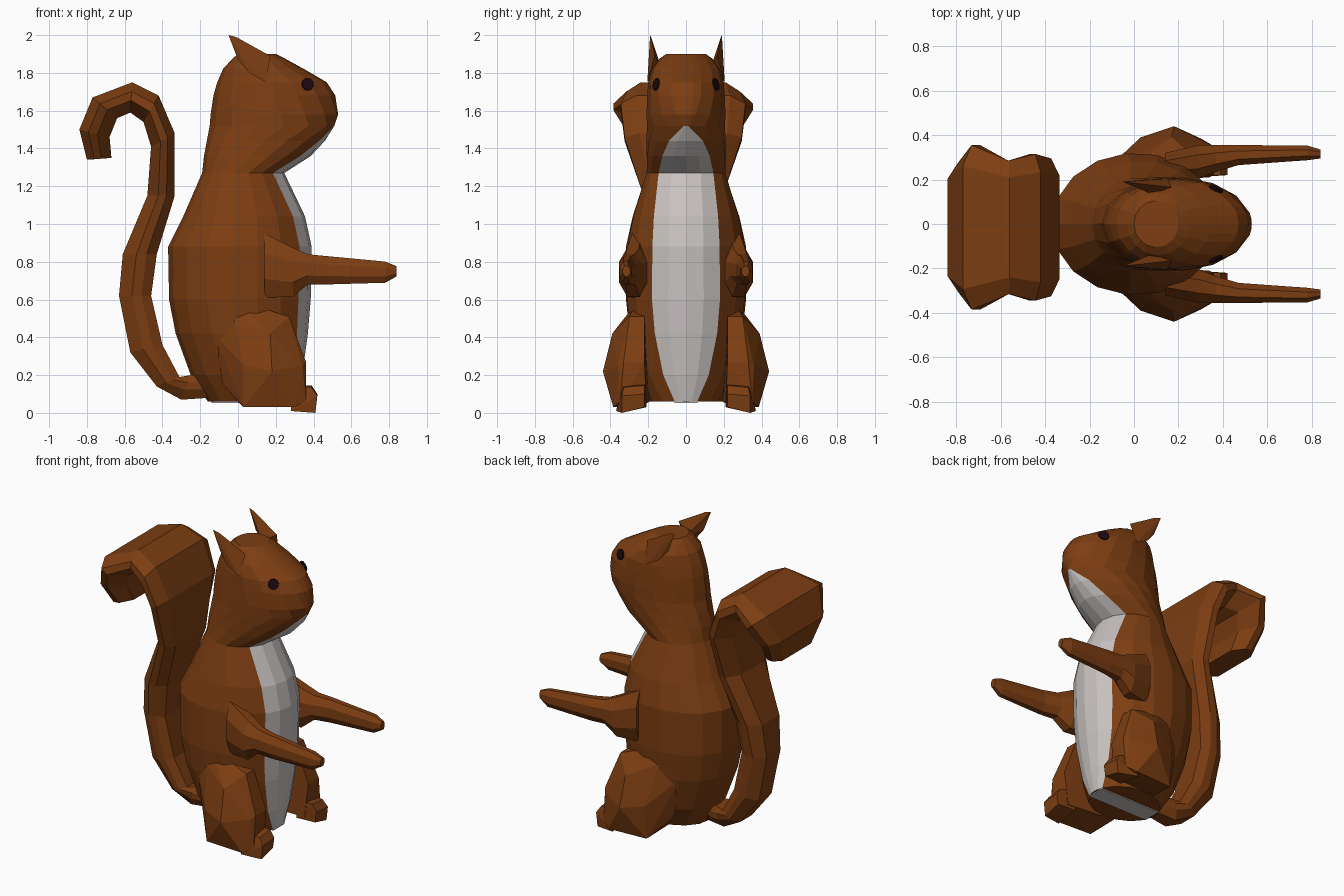
import bpy, bmesh, math
from mathutils import Vector


def material(name, rgb):
    m = bpy.data.materials.new(name)
    m.diffuse_color = (*rgb, 1)
    return m


FUR = material("brown_fur", (0.205, 0.048, 0.006))
BELLY = material("pale_belly", (0.58, 0.546, 0.533))
DARK = material("dark_eye", (0.013, 0.003, 0.005))


def finish(name, bm, *mats):
    bmesh.ops.recalc_face_normals(bm, faces=bm.faces)
    me = bpy.data.meshes.new(name)
    bm.to_mesh(me)
    bm.free()
    ob = bpy.data.objects.new(name, me)
    for m in mats:
        me.materials.append(m)
    bpy.context.collection.objects.link(ob)
    return ob


def loft(name, rings, mats, pale=lambda row, col: False):
    """Skin a list of equal-length point rings and cap both ends."""
    bm = bmesh.new()
    vs = [[bm.verts.new(p) for p in r] for r in rings]
    n = len(vs[0])
    for i in range(len(vs) - 1):
        for j in range(n):
            k = (j + 1) % n
            f = bm.faces.new((vs[i][j], vs[i][k], vs[i + 1][k], vs[i + 1][j]))
            f.material_index = int(pale(i, j))
    bm.faces.new(vs[0][::-1])
    bm.faces.new(vs[-1])
    return finish(name, bm, *mats)


def hull(name, pts, mat, side=1):
    """Faceted solid around a few points, optionally mirrored in y."""
    bm = bmesh.new()
    for x, y, z in pts:
        bm.verts.new((x, y * side, z))
    res = bmesh.ops.convex_hull(bm, input=bm.verts)
    loose = [v for v in bm.verts if not v.link_faces]
    bmesh.ops.delete(bm, geom=loose, context='VERTS')
    bmesh.ops.dissolve_limit(bm, angle_limit=0.02, verts=bm.verts, edges=bm.edges)
    return finish(name, bm, mat)


# Body and head: height, back x, front x, half width, half width of pale patch
ROWS = [
    (0.06, -0.16, 0.31, 0.19, 0.06), (0.20, -0.25, 0.34, 0.25, 0.12),
    (0.42, -0.33, 0.37, 0.30, 0.165), (0.60, -0.365, 0.385, 0.32, 0.18),
    (0.88, -0.37, 0.39, 0.32, 0.178), (1.04, -0.29, 0.355, 0.285, 0.17),
    (1.27, -0.19, 0.245, 0.21, 0.145), (1.36, -0.18, 0.385, 0.21, 0.125),
    (1.44, -0.165, 0.46, 0.21, 0.09), (1.52, -0.15, 0.51, 0.21, 0.012),
    (1.58, -0.145, 0.53, 0.21, 0.05), (1.68, -0.13, 0.515, 0.205, 0.08),
    (1.75, -0.11, 0.47, 0.20, 0.08), (1.82, -0.08, 0.35, 0.18, 0.08),
    (1.875, -0.03, 0.25, 0.14, 0.06), (1.90, 0.0, 0.20, 0.105, 0.045)]


def body_ring(z, back, front, hw, patch):
    t = math.asin(patch / hw)
    angles = [-t + t * i / 2 for i in range(4)]
    angles += [t + (2 * math.pi - 2 * t) * i / 14 for i in range(14)]
    mid, rx = (front + back) / 2, (front - back) / 2
    return [(mid + rx * math.cos(a), hw * math.sin(a), z) for a in angles]


body = loft("body_and_head", [body_ring(*r) for r in ROWS], (FUR, BELLY),
            lambda row, col: col < 4 and row < 9)

# Pale strip under the body
hull("underside_strip", [(x, y, z) for x in (-0.14, 0.30)
                         for y in (-0.06, 0.06) for z in (0.053, 0.061)], BELLY)

# Tail: outer x, z, inner x, z, half width
TAIL = [
    (-0.15, 0.08, -0.15, 0.20, 0.06), (-0.30, 0.07, -0.25, 0.20, 0.08),
    (-0.43, 0.14, -0.31, 0.19, 0.10), (-0.57, 0.32, -0.40, 0.36, 0.11),
    (-0.63, 0.62, -0.46, 0.62, 0.12), (-0.61, 0.84, -0.43, 0.84, 0.15),
    (-0.48, 1.15, -0.335, 1.15, 0.21), (-0.46, 1.41, -0.335, 1.48, 0.31),
    (-0.50, 1.54, -0.42, 1.68, 0.33), (-0.57, 1.59, -0.56, 1.75, 0.30),
    (-0.64, 1.56, -0.77, 1.67, 0.37), (-0.68, 1.46, -0.84, 1.50, 0.29),
    (-0.67, 1.35, -0.80, 1.34, 0.20)]


def tail_ring(ax, az, bx, bz, w):
    section = [(0, -0.6), (0, 0.6), (0.4, 1), (0.7, 1), (1, 0.75), (1, -0.75), (0.7, -1), (0.4, -1)]
    return [(ax + (bx - ax) * s, w * y - 0.015, az + (bz - az) * s) for s, y in section]


loft("tail", [tail_ring(*r) for r in TAIL], (FUR,))

# Arm sections: x, centre y, half depth, centre z, half height
ARM = [
    (0.14, 0.26, 0.06, 0.78, 0.17), (0.29, 0.28, 0.075, 0.745, 0.13),
    (0.37, 0.295, 0.06, 0.76, 0.08), (0.47, 0.31, 0.045, 0.755, 0.075),
    (0.78, 0.32, 0.033, 0.745, 0.056), (0.84, 0.315, 0.02, 0.75, 0.027)]
THIGH = [
    (0.18, 0.44, 0.22), (0.03, 0.39, 0.25), (0.17, 0.39, 0.42), (0.34, 0.36, 0.25),
    (0.30, 0.385, 0.03), (0.03, 0.37, 0.03), (-0.03, 0.23, 0.51), (0.27, 0.22, 0.51),
    (0.27, 0.30, 0.51), (-0.02, 0.30, 0.51), (0.0, 0.19, 0.06), (0.34, 0.21, 0.05),
    (0.36, 0.22, 0.27), (0.36, 0.33, 0.27), (0.36, 0.35, 0.06), (-0.13, 0.24, 0.42),
    (-0.08, 0.24, 0.15), (-0.02, 0.25, 0.60)]
FOOT = [
    (0.28, 0.21, 0.03), (0.28, 0.37, 0.01), (0.41, 0.22, 0.03), (0.41, 0.34, 0.0),
    (0.42, 0.22, 0.10), (0.42, 0.34, 0.09), (0.39, 0.22, 0.145), (0.39, 0.33, 0.135),
    (0.28, 0.21, 0.15), (0.28, 0.34, 0.15)]
EAR = [
    (-0.05, 0.19, 2.0), (-0.01, 0.185, 1.99), (0.0, 0.185, 1.87), (0.15, 0.205, 1.75),
    (0.17, 0.165, 1.89), (0.08, 0.135, 1.84), (0.06, 0.20, 1.80)]

for side, label in ((-1, "right"), (1, "left")):
    ring_angles = [math.pi / 8 + math.pi / 4 * i for i in range(8)]
    k = 1 / math.cos(math.pi / 8)
    loft("arm_" + label, [[(x, side * (y + k * hy * math.cos(a)), z + k * hz * math.sin(a))
                           for a in ring_angles] for x, y, hy, z, hz in ARM], (FUR,))
    hull("thigh_" + label, THIGH, FUR, side)
    hull("foot_" + label, FOOT, FUR, side)
    hull("ear_" + label, EAR, FUR, side)

    # Eye: thin disc laid on the head surface
    _, loc, nor, _ = body.closest_point_on_mesh(Vector((0.37, side * 0.16, 1.74)))
    bm = bmesh.new()
    bmesh.ops.create_cone(bm, cap_ends=True, segments=10, radius1=0.034, radius2=0.034, depth=0.009)
    eye = finish("eye_" + label, bm, DARK)
    eye.rotation_euler = nor.to_track_quat('Z', 'Y').to_euler()
    eye.location = loc + nor * 0.006
